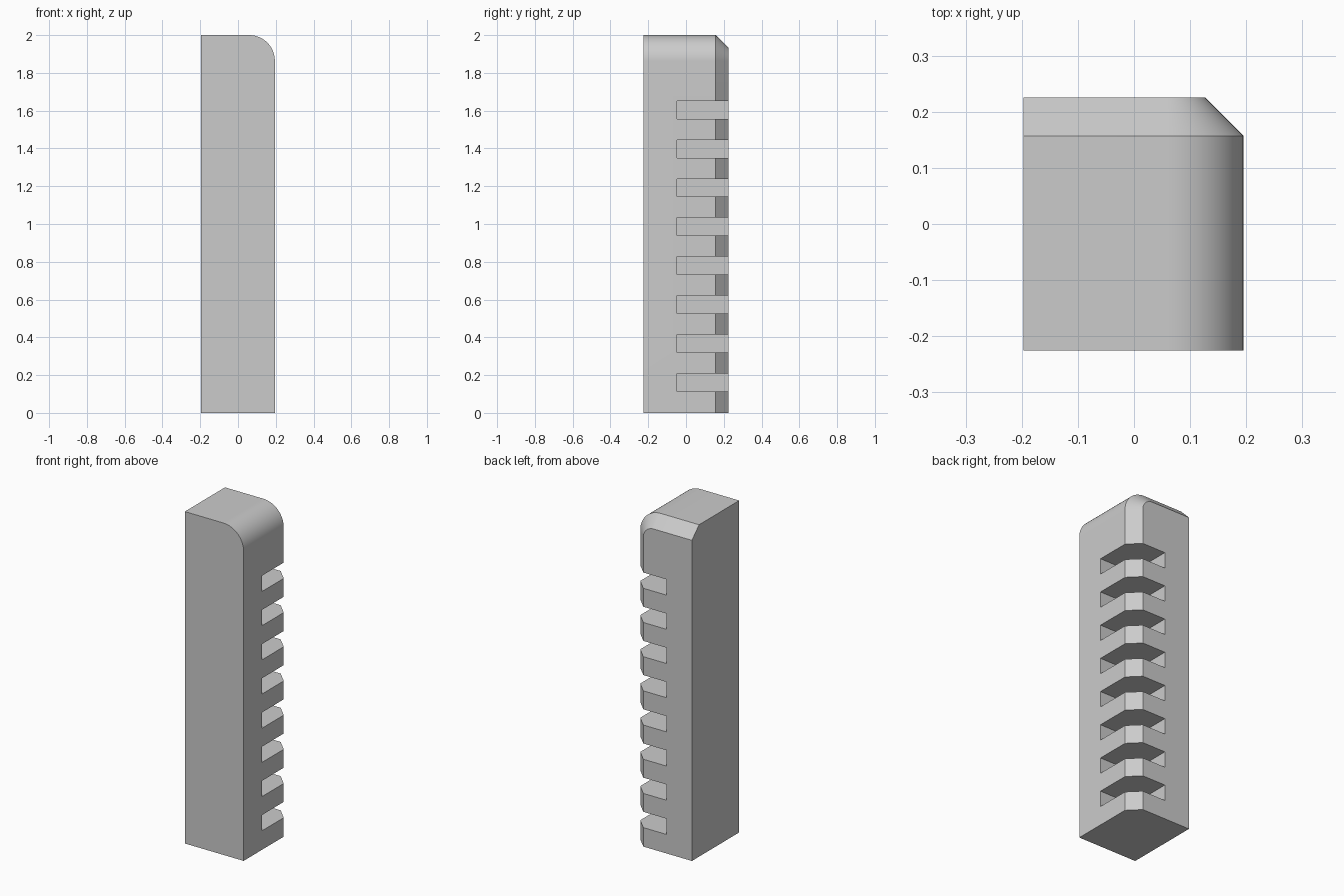
import bpy, bmesh, math
from mathutils import Matrix, Vector

cube = bpy.data.objects.get("Cube")
if cube:
    bpy.data.objects.remove(cube, do_unlink=True)

X0, X1 = -0.197, 0.195       # side faces
Y0, Y1 = -0.225, 0.225       # front and back faces
HEIGHT, RADIUS, CHAMFER = 2.0, 0.136, 0.068
SLOTS, PITCH, SLOT_H, SLOT_Z = 8, 0.206, 0.095, 0.162
SLOT_X, SLOT_Y = -0.028, -0.048   # inner walls of the slots
ARC_STEPS = 24

grey = bpy.data.materials.new("plain grey")
grey.use_nodes = True
grey.diffuse_color = (0.6, 0.6, 0.6, 1)
grey.node_tree.nodes["Principled BSDF"].inputs["Base Color"].default_value = grey.diffuse_color


def make_object(name, bm):
    bmesh.ops.recalc_face_normals(bm, faces=bm.faces)
    mesh = bpy.data.meshes.new(name)
    bm.to_mesh(mesh)
    bm.free()
    mesh.materials.append(grey)
    obj = bpy.data.objects.new(name, mesh)
    bpy.context.collection.objects.link(obj)
    return obj


def profile(bm, y, inset):
    """Upright outline with one rounded top corner, drawn in by inset."""
    r = RADIUS - inset
    cx, cz = X1 - RADIUS, HEIGHT - RADIUS
    points = [(X0, 0), (X1 - inset, 0)]
    for i in range(ARC_STEPS + 1):
        a = math.pi / 2 * i / ARC_STEPS
        points.append((cx + r * math.cos(a), cz + r * math.sin(a)))
    points.append((X0, HEIGHT - inset))
    return [bm.verts.new((x, y, z)) for x, z in points]


# Bar with rounded corner and chamfered back edge
bm = bmesh.new()
rings = [profile(bm, Y0, 0), profile(bm, Y1 - CHAMFER, 0), profile(bm, Y1, CHAMFER)]
n = len(rings[0])
for a, b in zip(rings, rings[1:]):
    for i in range(1, n - 1):
        bm.faces.new((a[i], a[i + 1], b[i + 1], b[i]))
bm.faces.new(rings[0])
bm.faces.new(rings[-1])
# flat side and bottom each run through all three rings
bm.faces.new([r[0] for r in rings] + [r[-1] for r in reversed(rings)])
bm.faces.new([r[0] for r in rings] + [r[1] for r in reversed(rings)])
bar = make_object("notched_bar", bm)

# Row of slots across the back corner
bm = bmesh.new()
outer = 0.4
size = Vector((outer - SLOT_X, outer - SLOT_Y, SLOT_H))
for i in range(SLOTS):
    centre = Vector(((outer + SLOT_X) / 2, (outer + SLOT_Y) / 2, SLOT_Z + i * PITCH))
    bmesh.ops.create_cube(bm, size=1, matrix=Matrix.Translation(centre) @ Matrix.Diagonal(size).to_4x4())
cutter = make_object("slot_cutter", bm)
cutter.hide_render = True

cut = bar.modifiers.new("slots", 'BOOLEAN')
cut.operation = 'DIFFERENCE'
cut.solver = 'EXACT'
cut.object = cutter

bpy.ops.object.select_all(action='DESELECT')
bar.select_set(True)
bpy.context.view_layer.objects.active = bar
bpy.ops.object.modifier_apply(modifier=cut.name)
bpy.data.objects.remove(cutter, do_unlink=True)
bpy.ops.object.shade_smooth_by_angle(angle=math.radians(30))
